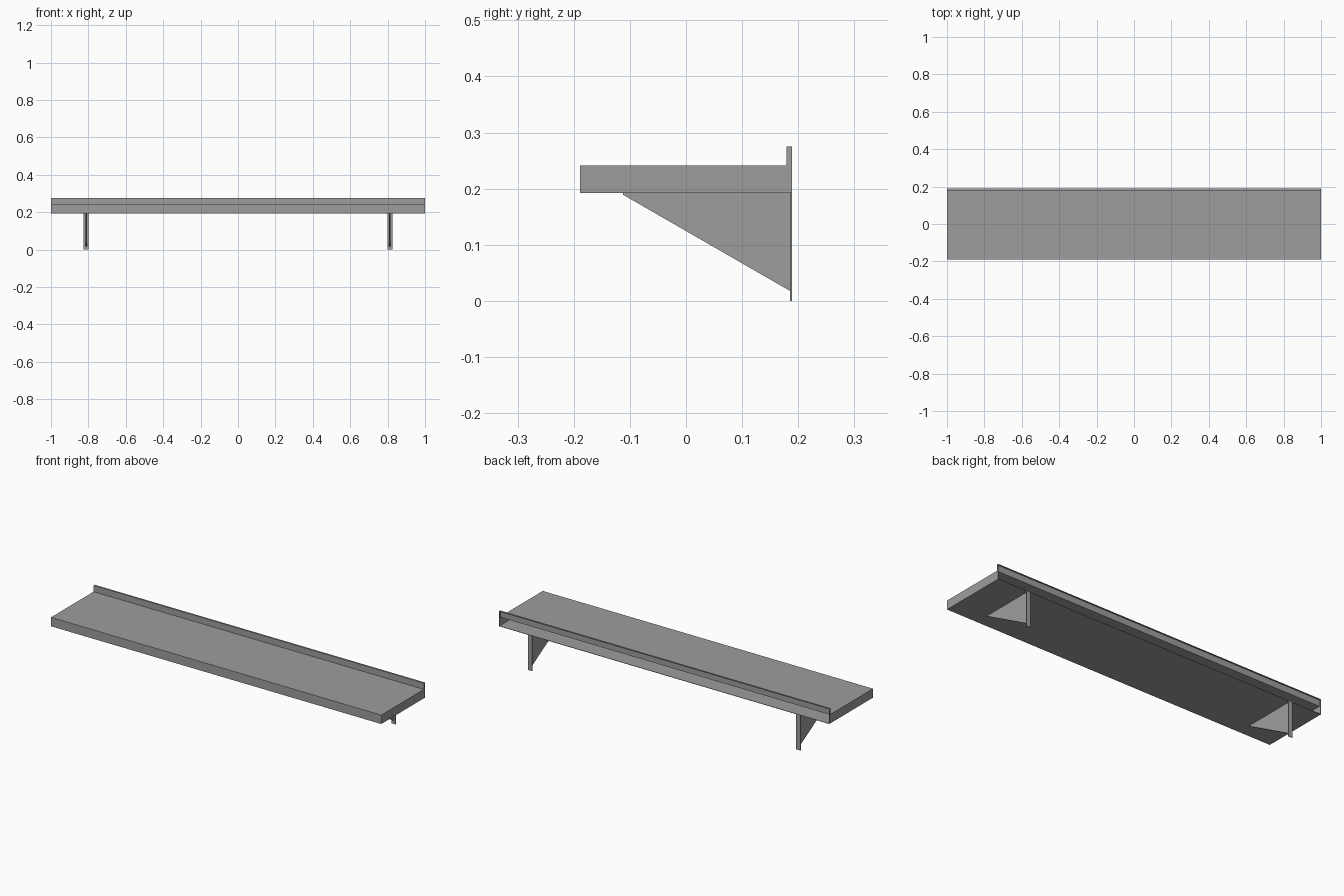
import bpy
import bmesh

cube = bpy.data.objects.get("Cube")
if cube:
    bpy.data.objects.remove(cube, do_unlink=True)

steel = bpy.data.materials.new("grey steel")
steel.use_nodes = True
GREY = (0.34, 0.34, 0.34, 1)
steel.diffuse_color = GREY
steel.node_tree.nodes["Principled BSDF"].inputs["Base Color"].default_value = GREY

T = 0.002                       # sheet thickness
FRONT, BACK = -0.189, 0.189
BASE, TOP, LIP = 0.192, 0.241, 0.275
LIP_Y = 0.179


def extrude_x(name, profile, x0, x1):
    """Extrude a closed (y, z) profile from x0 to x1."""
    bm = bmesh.new()
    face = bm.faces.new([bm.verts.new((x0, y, z)) for y, z in profile])
    moved = bmesh.ops.extrude_face_region(bm, geom=[face])["geom"]
    verts = [v for v in moved if isinstance(v, bmesh.types.BMVert)]
    bmesh.ops.translate(bm, verts=verts, vec=(x1 - x0, 0, 0))
    bmesh.ops.recalc_face_normals(bm, faces=bm.faces)
    mesh = bpy.data.meshes.new(name)
    bm.to_mesh(mesh)
    bm.free()
    mesh.materials.append(steel)
    obj = bpy.data.objects.new(name, mesh)
    bpy.context.collection.objects.link(obj)
    return obj


# Folded sheet: underside, front, top and rear upstand, open at the back
outer = [(BACK, BASE), (FRONT, BASE), (FRONT, TOP),
         (LIP_Y, TOP), (LIP_Y, LIP), (BACK, LIP)]
inner = [(BACK, LIP - T), (LIP_Y + T, LIP - T), (LIP_Y + T, TOP - T),
         (FRONT + T, TOP - T), (FRONT + T, BASE + T), (BACK, BASE + T)]
extrude_x("shelf_sheet", outer + inner, -1 + T, 1 - T)

for side, s in (("left", 1), ("right", -1)):
    # End plate closing the shelf
    extrude_x(side + "_end_plate", outer, s * (1 - T), s)

    # Wall bracket: back plate and triangular gusset
    x = s * 0.812
    plate_y = BACK - 0.004
    extrude_x(side + "_bracket_plate",
              [(plate_y, 0), (BACK, 0), (BACK, BASE), (plate_y, BASE)],
              x - 0.013, x + 0.013)
    extrude_x(side + "_bracket_gusset",
              [(plate_y, 0.018), (plate_y, BASE), (-0.112, BASE), (-0.112, 0.189)],
              x - 0.004, x + 0.004)
